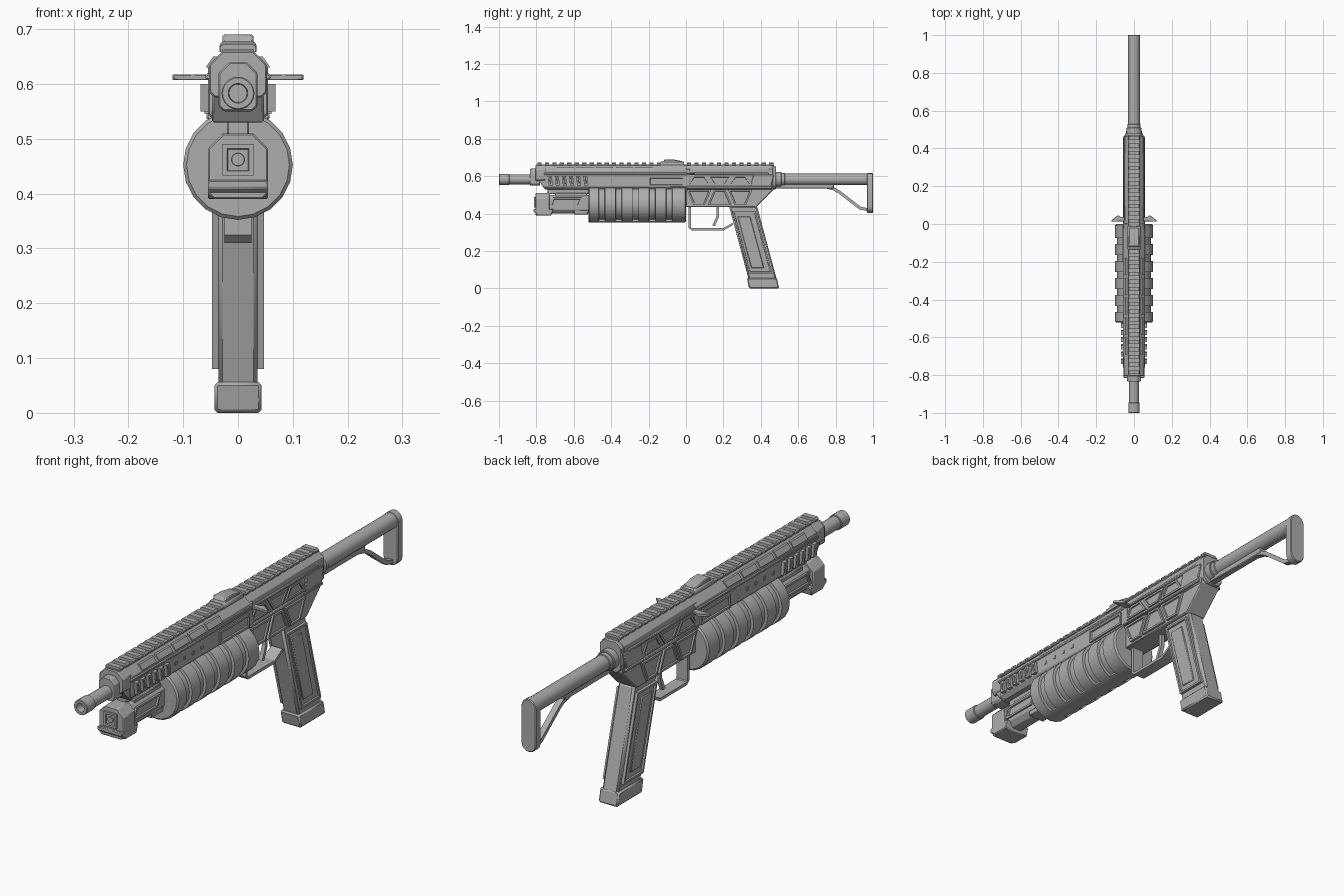
import bpy, bmesh, math
from mathutils import Vector

if "Cube" in bpy.data.objects:
    bpy.data.objects.remove(bpy.data.objects["Cube"])

SHADE = .42      # linear grey
BORE = .583      # height of barrel and stock tube
DRUM_AXIS = .452 # height of drum
EDGE = .003      # usual bevel
BORDER = .008    # rim round a sunken panel
SINK = .006      # depth of a sunken panel
CORE = .03       # where side plates start inside the body

grey = bpy.data.materials.new("plain grey")
grey.use_nodes = True
grey.diffuse_color = (SHADE, SHADE, SHADE, 1)
shader = grey.node_tree.nodes["Principled BSDF"]
shader.inputs["Base Color"].default_value = grey.diffuse_color
parts = []


def finish(name, bm, mirror=False, bevel=0):
    mesh = bpy.data.meshes.new(name)
    bm.to_mesh(mesh)
    bm.free()
    mesh.materials.append(grey)
    part = bpy.data.objects.new(name, mesh)
    bpy.context.collection.objects.link(part)
    if bevel:
        modifier = part.modifiers.new("bevel", "BEVEL")
        modifier.width = bevel
        modifier.segments = 1
    if mirror:
        part.modifiers.new("mirror", "MIRROR")
    parts.append(part)


def sink(bm, faces, rim, depth):
    """Leave a rim and push the faces inward."""
    bmesh.ops.inset_region(bm, faces=faces, thickness=rim, use_even_offset=True)
    bmesh.ops.inset_region(bm, faces=faces, thickness=EDGE / 2, depth=-depth, use_even_offset=True)


def prism(name, outline, place, low, high, mirror=False, bevel=0, sunk=None):
    """Extrude an outline; sunk names the cap that gets a recessed panel."""
    bm = bmesh.new()
    near = [bm.verts.new(place(a, b, low)) for a, b in outline]
    far = [bm.verts.new(place(a, b, high)) for a, b in outline]
    caps = {"near": bm.faces.new(near), "far": bm.faces.new(far)}
    for i in range(len(outline)):
        bm.faces.new((near[i - 1], near[i], far[i], far[i - 1]))
    bmesh.ops.recalc_face_normals(bm, faces=bm.faces)
    bm.normal_update()
    if sunk:
        sink(bm, [caps[sunk]], BORDER, SINK)
    finish(name, bm, mirror, bevel)


def sideways(a, b, t):
    return (t, a, b)


def lengthwise(a, b, t):
    return (a, t, b)


def upright(a, b, t):
    return (a, b, t)


def middle(name, outline, half, bevel=EDGE):
    """Side outline given a thickness across the centre."""
    prism(name, outline, sideways, -half, half, bevel=bevel)


def flank(name, outline, reach, bevel=0, sunk=None):
    """Side outline as a plate on both flanks."""
    prism(name, outline, sideways, CORE, reach, True, bevel, sunk)


def along(name, outline, start, end, bevel=EDGE, sunk=None):
    """Front outline extruded from front to back."""
    prism(name, outline, lengthwise, start, end, False, bevel, sunk)


def rect(left, right, low, high):
    return [(left, low), (right, low), (right, high), (left, high)]


def slanted(front, back, low, high, lean):
    """Parallelogram whose foot is shifted back by lean."""
    return [(front + lean, low), (back + lean, low), (back, high), (front, high)]


def chamfered(half, low, high, below, above):
    """Symmetric box section with cut lower and upper corners."""
    right = [(half - below, low), (half, low + below), (half, high - above), (half - above, high)]
    return right + [(-x, z) for x, z in reversed(right)]


def tube(name, start, end, radius, height=BORE, sides=20, bore=None, slots=()):
    """Cylinder with softened rims, an optional bore and sunken side slots."""
    rim = radius / 16
    stations = [(start, radius - rim), (start + rim, radius)]
    for slot in slots:
        stations += [(slot - .02, radius), (slot + .02, radius)]
    stations += [(end - rim, radius), (end, radius - rim)]
    bm = bmesh.new()
    rings = []
    for y, r in stations:
        turns = [math.tau * i / sides for i in range(sides)]
        rings.append([bm.verts.new((r * math.cos(t), y, height + r * math.sin(t))) for t in turns])
    for ring, after in zip(rings, rings[1:]):
        for i in range(sides):
            bm.faces.new((ring[i - 1], ring[i], after[i], after[i - 1]))
    mouth = bm.faces.new(rings[0])
    bm.faces.new(rings[-1])
    bmesh.ops.recalc_face_normals(bm, faces=bm.faces)
    bm.normal_update()
    if bore:
        sink(bm, [mouth], radius - rim - bore, radius)
    if slots:
        cut = []
        for face in bm.faces:
            spot = face.calc_center_median()
            in_slot = min(abs(spot.y - slot) for slot in slots) < rim
            if in_slot and abs(spot.z - height) < radius * .9:
                cut.append(face)
        sink(bm, cut, EDGE, BORDER + EDGE)
    finish(name, bm)


def strip(name, path, width, half):
    """Bar of constant width that follows a path in the side plane."""
    points = [Vector(p) for p in path]
    upper, lower = [], []
    for i, point in enumerate(points):
        ahead = points[min(i + 1, len(points) - 1)] - points[max(i - 1, 0)]
        offset = Vector((-ahead.y, ahead.x)).normalized() * width / 2
        upper.append(tuple(point + offset))
        lower.append(tuple(point - offset))
    middle(name, upper + lower[::-1], half, bevel=0)


# Barrel and muzzle
tube("muzzle", -1, -.945, .03, bore=.018)
tube("barrel", -.96, -.8, .026)
along("barrel_collar", chamfered(.036, .55, .64, .01, .02), -.835, -.78)

# Handguard
along("handguard", chamfered(.055, .53, .66, .015, .03), -.755, .02)
along("handguard_nose", chamfered(.053, .575, .66, .01, .025), -.805, -.75)
middle("nose_wedge", [(-.79, .58), (-.755, .53), (-.74, .53), (-.74, .58)], .047)
for i in range(6):
    front = -.74 + i * .038
    flank(f"vent_{i}", slanted(front, front + .022, .55, .6, SINK), .068, sunk="far")
flank("handguard_side_rib", rect(-.76, .01, .607, .619), .059, bevel=EDGE)
for i in range(5):
    front = -.69 + i * .105
    prism(f"upper_rib_{i}", slanted(.036, .045, .63, .65, .014), lengthwise, front, front + .09, mirror=True)
flank("port_cover", rect(-.2, -.01, .545, .598), .061, sunk="far")
for i in range(4):
    front = -.48 + i * .055
    flank(f"handguard_stud_{i}", rect(front, front + .012, .57, .582), .058)

# Top rail with teeth
along("rail_base", rect(-.028, .028, .65, .663), -.8, .47, bevel=0)
for i in range(32):
    front = -.795 + i * .04
    along(f"rail_tooth_{i}", chamfered(.033, .655, .673, SINK, SINK), front, front + .022, bevel=0)

# Folded sight
along("sight_base", chamfered(.034, .658, .678, 0, SINK), -.135, -.01)
middle("sight_body", [(-.125, .67), (-.02, .67), (-.02, .68), (-.07, .69), (-.115, .69)], .028)

# Drum with sunken side slots
tube("drum", -.522, 0, .1, height=DRUM_AXIS, slots=[-.45 + .09 * i for i in range(5)])

# Front light under the barrel
along("light_body", chamfered(.04, .4, .5, .02, .015), -.765, -.52)
along("light_head", chamfered(.055, .39, .51, .01, .028), -.805, -.73)
middle("light_lip", [(-.815, .425), (-.815, .41), (-.79, .39), (-.72, .39), (-.71, .425)], .055)
along("light_frame", rect(-.028, .028, .433, .49), -.813, -.79, bevel=0, sunk="near")
tube("light_lens", -.812, -.79, .012, height=.462)
flank("light_side_panel", slanted(-.71, -.555, .435, .485, -.02), .047, sunk="far")
middle("light_top", rect(-.7, -.53, .49, .51), CORE)
middle("light_mount", rect(-.74, -.52, .505, .535), .02)
middle("light_foot", rect(-.6, -.525, .396, .43), .036)

# Receiver
along("receiver_upper", chamfered(.049, .53, .66, EDGE, .022), 0, .465)
middle("receiver_lower", [(0, .435), (.375, .435), (.47, .53), (.47, .56), (0, .56)], .044)
along("receiver_tail", chamfered(.048, .53, .655, .02, .02), .46, .48)
flank("rear_cheek", slanted(.36, .47, .545, .61, -.015), .055, bevel=EDGE)
for row, low, high in (("lower", .445, .528), ("upper", .552, .603)):
    for i in range(3):
        centre = .07 + i * .11
        foot, head = (.065, .03) if (i % 2 == 0) == (row == "upper") else (.03, .065)
        outline = [(centre - foot, low), (centre + foot, low), (centre + head, high), (centre - head, high)]
        flank(f"{row}_receiver_panel_{i}", outline, .054, sunk="far")
flank("receiver_belt", rect(0, .46, .534, .547), .057, bevel=EDGE)
flank("receiver_shelf", rect(0, .44, .607, .619), .055, bevel=EDGE)

# Swept charging wings
wing = [(.04, .015), (.118, .012), (.12, .02), (.085, .046), (.07, .038), (.04, .036)]
prism("charging_wing", wing, upright, .607, .617, mirror=True, bevel=EDGE / 2)

# Trigger and its guard
strip("trigger_guard", [(.02, .44), (.02, .325), (.03, .316), (.2, .316), (.25, .345)], .012, .025)
strip("trigger", [(.17, .44), (.17, .385), (.148, .335)], .014, BORDER)

# Grip
middle("grip_core", slanted(.23, .38, .045, .44, .106), .036, bevel=BORDER)
flank("grip_panel", slanted(.246, .372, .08, .415, .09), .047, sunk="far")
flank("grip_pad", slanted(.275, .343, .11, .385, .074), .045, bevel=EDGE)
middle("grip_base", slanted(.325, .486, 0, .056, .012), .043, bevel=SINK)

# Stock
tube("stock_collar", .475, .51, .04)
tube("stock_sleeve", .5, .53, .034)
tube("stock_tube", .5, .98, .031)
along("tube_keel", rect(-.014, .014, .534, .57), .48, .79)
strip("stock_strut", [(.75, .542), (.79, .532), (.82, .515), (.93, .43), (.975, .42)], .016, .012)
butt = []
for centre, start in ((BORE, 0), (.437, math.pi)):
    for i in range(9):
        turn = start + math.pi * i / 8
        butt.append((.033 * math.cos(turn), centre + .033 * math.sin(turn)))
along("butt_plate", butt, .967, 1)

# Smooth the rounded surfaces, keep the edges crisp
for part in parts:
    part.select_set(True)
bpy.context.view_layer.objects.active = parts[0]
bpy.ops.object.shade_smooth_by_angle(angle=math.radians(30))
